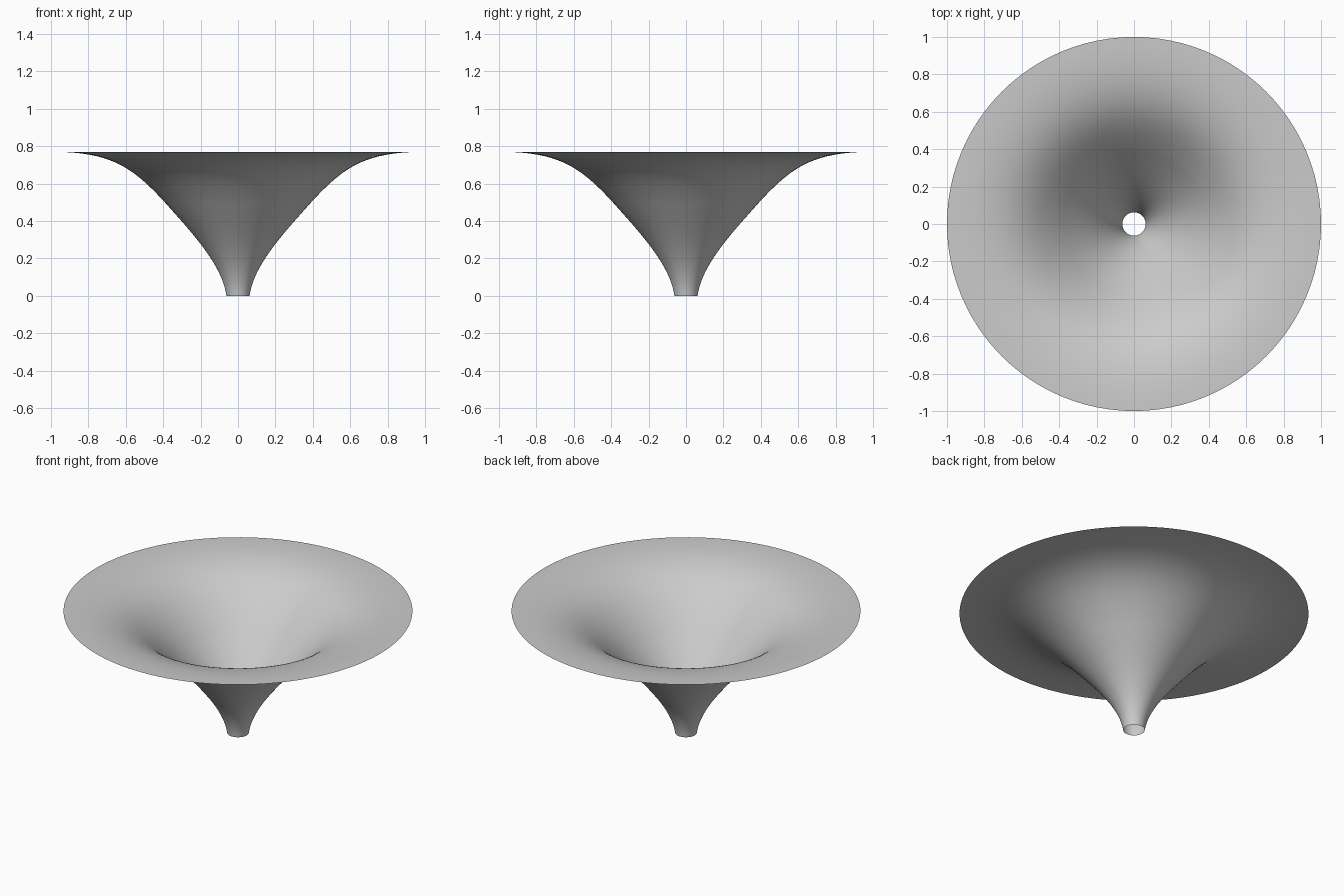
import bpy
import bmesh
import math
from mathutils import Vector
from mathutils.geometry import interpolate_bezier

cube = bpy.data.objects.get("Cube")
if cube:
    bpy.data.objects.remove(cube, do_unlink=True)

SIDES = 96
STEPS = 25

# Plain grey surface
grey = bpy.data.materials.new("light_grey")
grey.use_nodes = True
colour = (0.6, 0.6, 0.6, 1)
grey.diffuse_color = colour
grey.node_tree.nodes["Principled BSDF"].inputs["Base Color"].default_value = colour


def curve(*points):
    """Bezier segment in the radius/height plane."""
    return interpolate_bezier(*[Vector((r, 0, z)) for r, z in points], STEPS)


# Flaring profile: narrow throat, then wide flat rim
throat = curve((0.062, 0), (0.085, 0.17), (0.25, 0.34), (0.4, 0.51))
rim = curve((0.4, 0.51), (0.57, 0.69), (0.68, 0.77), (1, 0.77))
profile = throat + rim[1:]

# Spin the profile into an open, thin funnel
bm = bmesh.new()
verts = [bm.verts.new(p) for p in profile]
edges = [bm.edges.new(pair) for pair in zip(verts, verts[1:])]
bmesh.ops.spin(bm, geom=verts + edges, cent=(0, 0, 0), axis=(0, 0, 1),
               angle=math.tau, steps=SIDES)
bmesh.ops.remove_doubles(bm, verts=bm.verts, dist=0.0005)
bmesh.ops.recalc_face_normals(bm, faces=bm.faces)
if sum(f.normal.z for f in bm.faces) < 0:
    bmesh.ops.reverse_faces(bm, faces=bm.faces)
for face in bm.faces:
    face.smooth = True

mesh = bpy.data.meshes.new("funnel")
bm.to_mesh(mesh)
bm.free()
mesh.materials.append(grey)
funnel = bpy.data.objects.new("funnel", mesh)
bpy.context.collection.objects.link(funnel)
